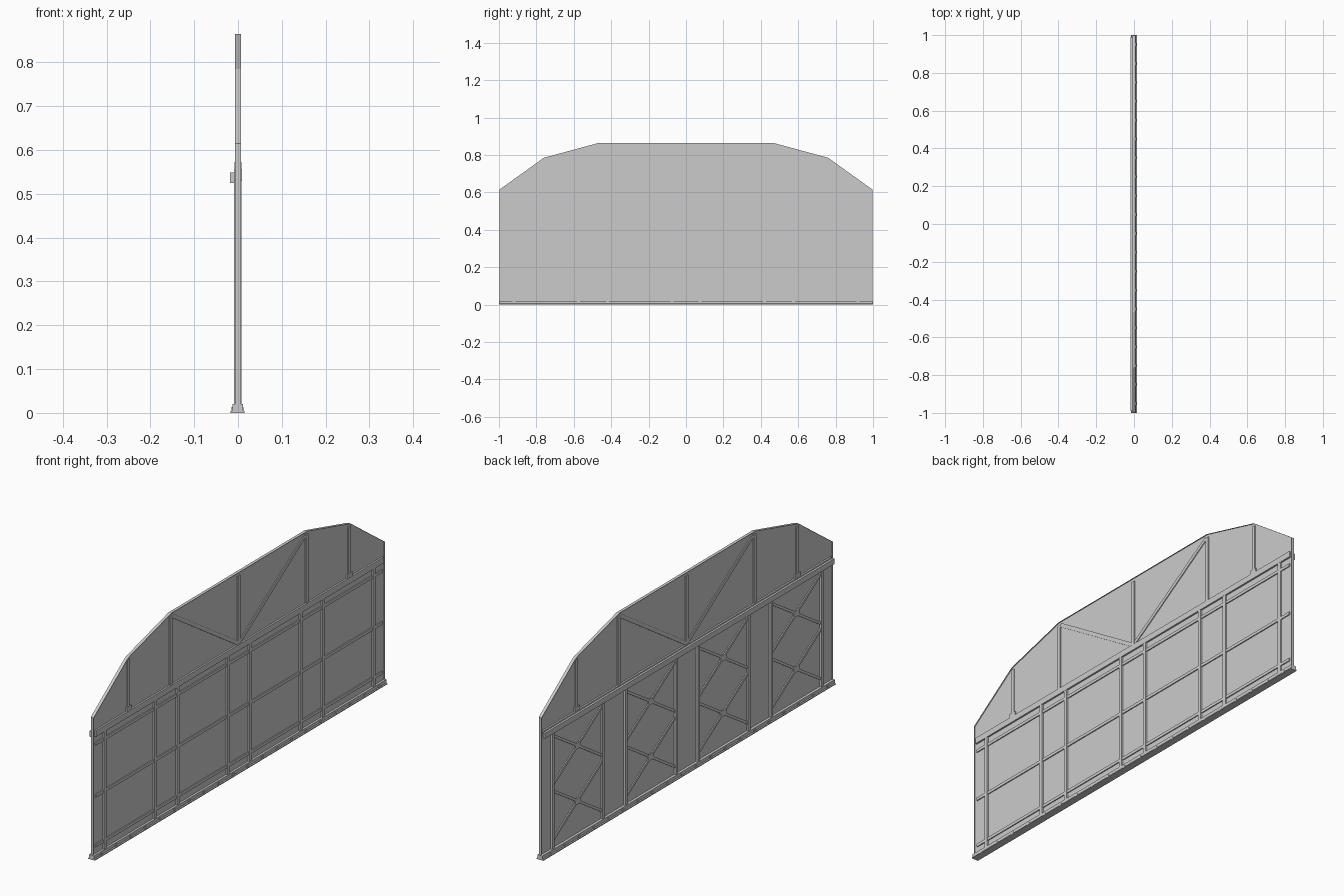
import bpy, bmesh
from mathutils import Vector

cube = bpy.data.objects.get("Cube")
if cube:
    bpy.data.objects.remove(cube)

grey = bpy.data.materials.new("plain grey")
grey.use_nodes = True
grey.diffuse_color = (0.6, 0.6, 0.6, 1)
grey.node_tree.nodes["Principled BSDF"].inputs["Base Color"].default_value = (0.6, 0.6, 0.6, 1)


def finish(name, bm):
    bmesh.ops.recalc_face_normals(bm, faces=bm.faces[:])
    mesh = bpy.data.meshes.new(name)
    bm.to_mesh(mesh)
    bm.free()
    mesh.materials.append(grey)
    obj = bpy.data.objects.new(name, mesh)
    bpy.context.collection.objects.link(obj)
    return obj


def prism(bm, points, axis_vec):
    """Extrude a closed loop of points along a vector."""
    face = bm.faces.new([bm.verts.new(p) for p in points])
    ext = bmesh.ops.extrude_face_region(bm, geom=[face], use_keep_orig=True)
    verts = [g for g in ext["geom"] if isinstance(g, bmesh.types.BMVert)]
    bmesh.ops.translate(bm, verts=verts, vec=axis_vec)


def bar(bm, a, b, width, x0, x1):
    """Flat bar between two (y, z) points, from depth x0 to x1."""
    a, b = Vector(a), Vector(b)
    side = (b - a).normalized().orthogonal() * width / 2
    loop = [a + side, b + side, b - side, a - side]
    prism(bm, [(x0, p.x, p.y) for p in loop], (x1 - x0, 0, 0))


def bars(name, segments, width, x0, x1):
    bm = bmesh.new()
    for a, b in segments:
        bar(bm, a, b, width, x0, x1)
    return finish(name, bm)


# Arched outline in (y, z)
half = [(0.997, 0.003), (0.997, 0.615), (0.76, 0.785), (0.465, 0.865)]
outline = half + [(-y, z) for y, z in reversed(half)]

# Thin infill sheet
bm = bmesh.new()
prism(bm, [(-0.0015, y, z) for y, z in outline], (0.003, 0, 0))
finish("infill_sheet", bm)

# Perimeter frame, an inset ring of the outline
bm = bmesh.new()
face = bm.faces.new([bm.verts.new((-0.007, y, z)) for y, z in outline])
bmesh.ops.inset_region(bm, faces=[face], thickness=0.02, use_boundary=True, use_even_offset=True)
bmesh.ops.delete(bm, geom=[face], context='FACES')
ext = bmesh.ops.extrude_face_region(bm, geom=bm.faces[:], use_keep_orig=True)
bmesh.ops.translate(bm, vec=(0.014, 0, 0),
                    verts=[g for g in ext["geom"] if isinstance(g, bmesh.types.BMVert)])
finish("perimeter_frame", bm)

# Tapered ground sill
bm = bmesh.new()
sill = [(-0.017, 0), (0.015, 0), (0.015, 0.004), (0.011, 0.006),
        (0.011, 0.02), (-0.013, 0.02), (-0.013, 0.006), (-0.017, 0.004)]
prism(bm, [(x, -1, z) for x, z in sill], (0, 2, 0))
finish("ground_sill", bm)

# Small bolt plates along the sill
bm = bmesh.new()
for i in range(20):
    y = -0.95 + i * 0.1
    bar(bm, (y - 0.007, 0.009), (y + 0.007, 0.009), 0.008, -0.015, 0.013)
finish("sill_bolts", bm)

# Chord between lower and upper parts, with a ledge on one side
bars("middle_chord", [((-0.985, 0.542), (0.985, 0.542))], 0.026, -0.009, 0.009)
bars("chord_ledge", [((-0.99, 0.537), (0.99, 0.537))], 0.024, -0.018, -0.008)

# Lower posts, in mirrored pairs
post_y = [s * y for y in (0.075, 0.42, 0.575, 0.92) for s in (1, -1)]
bars("lower_posts", [((y, 0.01), (y, 0.53)) for y in post_y], 0.016, -0.0095, 0.0085)

# Horizontal rails on the plain side
bars("lower_rails", [((-0.98, z), (0.98, z)) for z in (0.055, 0.27, 0.495)], 0.013, 0, 0.006)

# Crossed braces on the ledge side, with a plate at each crossing
bays = [(0.075, 0.42), (0.575, 0.92)]
bays += [(-b, -a) for a, b in bays]
crosses, plates = [], []
for y0, y1 in bays:
    for z0, z1 in ((0.05, 0.27), (0.29, 0.51)):
        crosses += [((y0, z0), (y1, z1)), ((y0, z1), (y1, z0))]
        yc, zc = (y0 + y1) / 2, (z0 + z1) / 2
        plates.append(((yc - 0.018, zc), (yc + 0.018, zc)))
bars("cross_braces", crosses, 0.011, -0.006, 0)
bars("crossing_plates", plates, 0.026, -0.007, 0)

# Upper struts, diagonals and foot gussets
struts = [((0, 0.55), (0, 0.85))]
diagonals, gussets = [], []
for s in (1, -1):
    struts += [((s * 0.465, 0.55), (s * 0.465, 0.85)), ((s * 0.755, 0.55), (s * 0.755, 0.775))]
    diagonals.append(((0, 0.555), (s * 0.455, 0.85)))
    gussets.append(((s * 0.755, 0.545), (s * 0.755, 0.572)))
bars("upper_struts", struts, 0.016, -0.006, 0.006)
bars("upper_diagonals", diagonals, 0.016, -0.005, 0.005)
bars("strut_gussets", gussets, 0.034, -0.008, 0.008)
